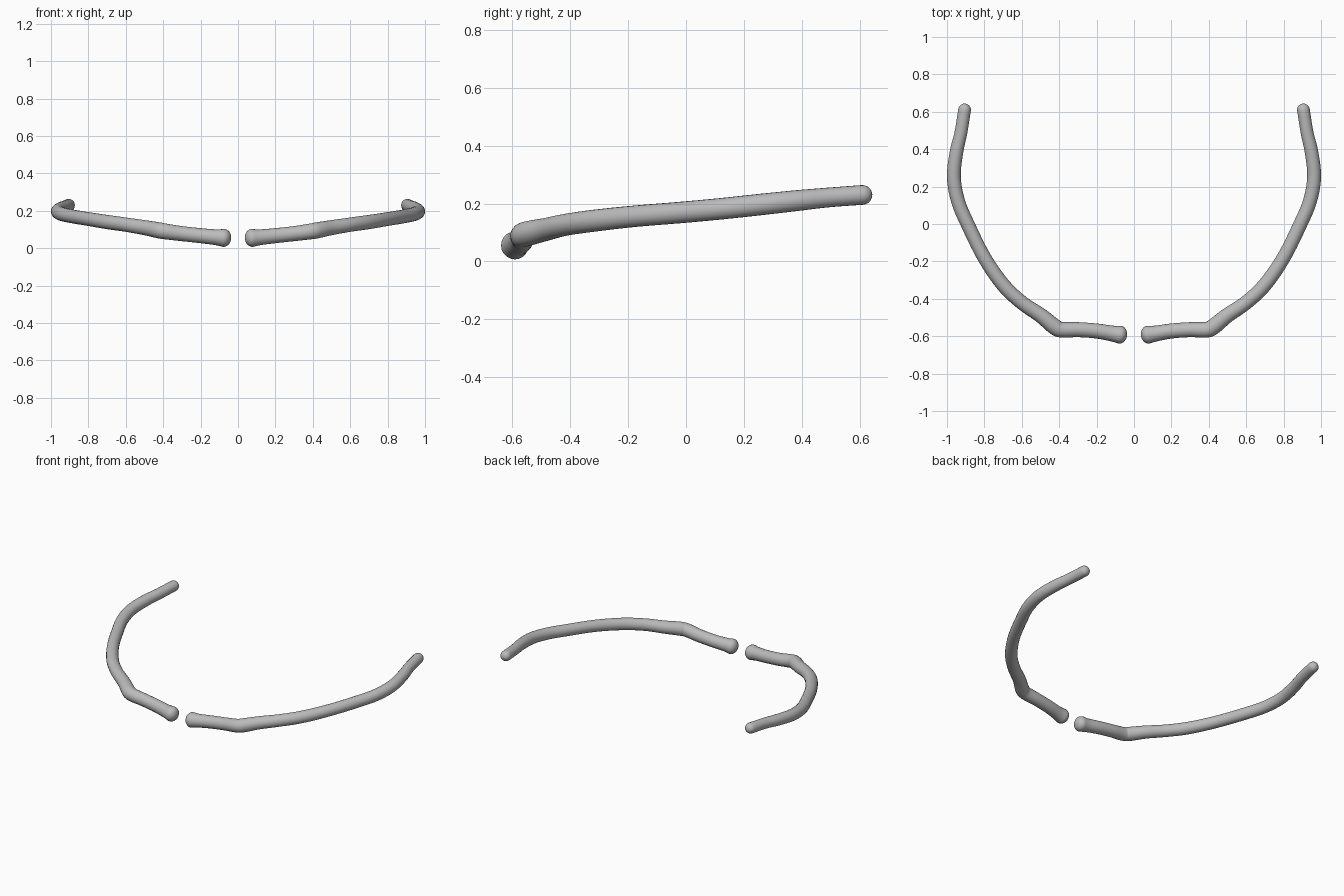
import bpy, bmesh, math
from mathutils import Vector

if "Cube" in bpy.data.objects:
    bpy.data.objects.remove(bpy.data.objects["Cube"])

grey = bpy.data.materials.new("plain grey")
grey.use_nodes = True
COLOUR = (0.5, 0.5, 0.5, 1)
grey.diffuse_color = COLOUR
grey.node_tree.nodes["Principled BSDF"].inputs["Base Color"].default_value = COLOUR

# Centre line of one arm, from the knobbed front end to the rear tip: x, y, z, radius
PATH = [Vector(p) for p in (
    (.075, -.592, .055, .048), (.12, -.585, .059, .042), (.20, -.572, .067, .04),
    (.30, -.565, .078, .04), (.39, -.565, .09, .042), (.43, -.545, .097, .043),
    (.50, -.488, .11, .04), (.60, -.42, .126, .038), (.70, -.325, .14, .038),
    (.80, -.18, .156, .037), (.885, -.01, .17, .037), (.94, .12, .182, .037),
    (.963, .25, .196, .037), (.95, .38, .21, .036), (.925, .49, .221, .034),
    (.906, .61, .23, .034))]
SIDES, STEPS, CAP = 20, 5, 5


def smooth_path(pts, steps):
    """Catmull-Rom interpolation of position and radius."""
    ext = [2 * pts[0] - pts[1]] + pts + [2 * pts[-1] - pts[-2]]
    out = []
    for a, b, c, d in zip(ext, ext[1:], ext[2:], ext[3:]):
        for i in range(steps):
            t = i / steps
            out.append(b + (c - a) * (t / 2) + (2 * a - 5 * b + 4 * c - d) * (t * t / 2)
                       + (3 * b - a - 3 * c + d) * (t ** 3 / 2))
    return out + [pts[-1]]


def rounded_ends(pts):
    """Add shrinking rings so that both ends close as domes."""
    def dome(end, nxt, depth):
        away = (end.xyz - nxt.xyz).normalized()
        rings = []
        for i in range(1, CAP + 1):
            a = math.radians(84) * i / CAP
            p = end.xyz + away * end.w * depth * math.sin(a)
            rings.append(Vector((*p, end.w * math.cos(a))))
        return rings
    return dome(pts[0], pts[1], .8)[::-1] + pts + dome(pts[-1], pts[-2], 1)


def make_arm(name, side):
    rings = rounded_ends(smooth_path(PATH, STEPS))
    bm = bmesh.new()
    loops = []
    for i, p in enumerate(rings):
        ahead, behind = rings[min(i + 1, len(rings) - 1)], rings[max(i - 1, 0)]
        along = (ahead.xyz - behind.xyz).normalized()
        u = along.cross(Vector((0, 0, 1))).normalized()
        v = u.cross(along)
        loop = []
        for k in range(SIDES):
            a = math.tau * k / SIDES
            q = p.xyz + (u * math.cos(a) + v * math.sin(a)) * p.w
            loop.append(bm.verts.new((q.x * side, q.y, q.z)))
        loops.append(loop)
    for a, b in zip(loops, loops[1:]):
        for k in range(SIDES):
            n = (k + 1) % SIDES
            bm.faces.new((a[k], a[n], b[n], b[k]))
    bm.faces.new(loops[0])
    bm.faces.new(loops[-1])
    bmesh.ops.recalc_face_normals(bm, faces=bm.faces)
    for f in bm.faces:
        f.smooth = True
    mesh = bpy.data.meshes.new(name)
    bm.to_mesh(mesh)
    bm.free()
    mesh.materials.append(grey)
    bpy.context.collection.objects.link(bpy.data.objects.new(name, mesh))


make_arm("left_arm", 1)
make_arm("right_arm", -1)
